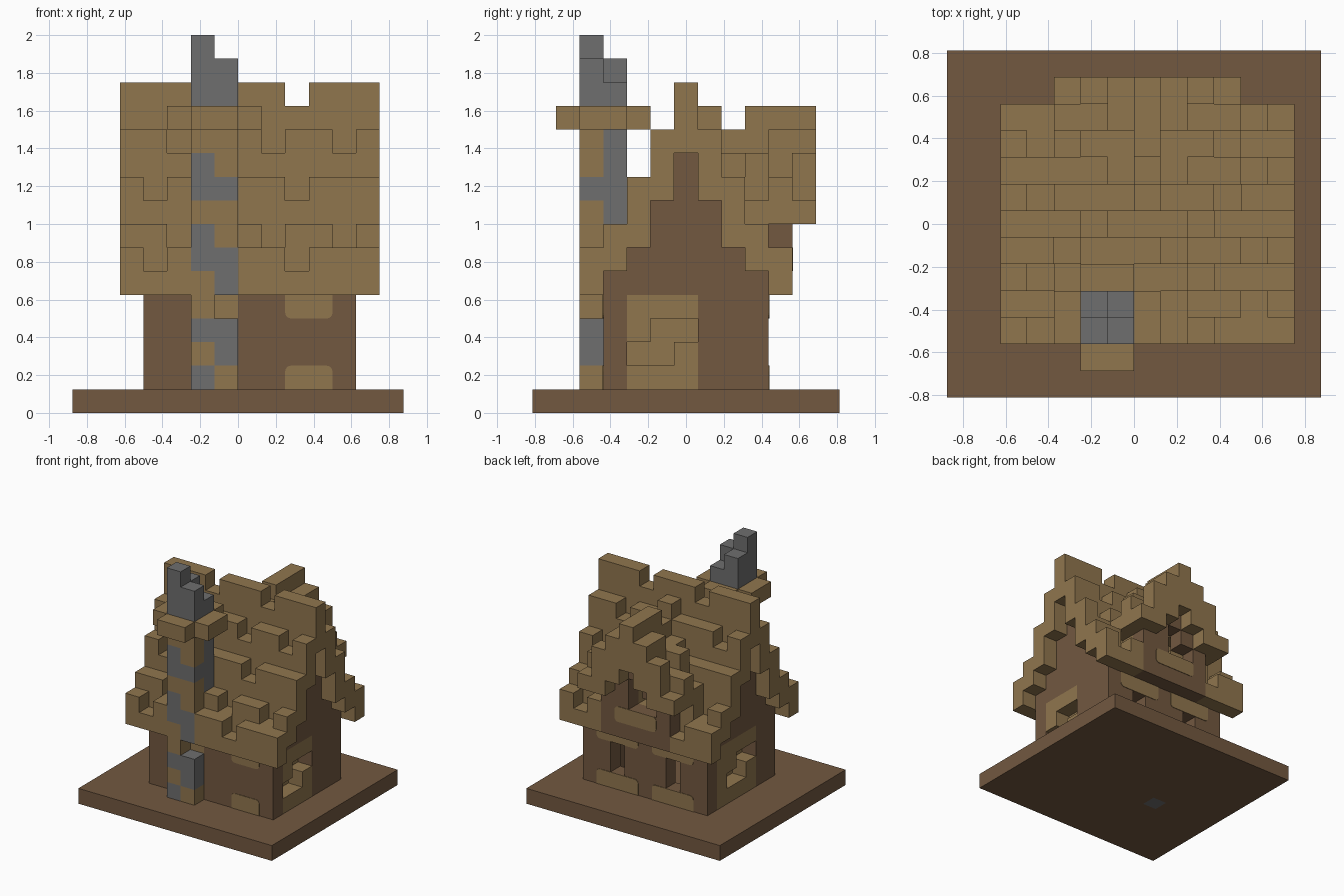
import bpy, bmesh, math
from mathutils import Vector, Matrix

if "Cube" in bpy.data.objects:
    bpy.data.objects.remove(bpy.data.objects["Cube"], do_unlink=True)

U = 0.125  # block size


def material(name, color):
    m = bpy.data.materials.new(name)
    m.diffuse_color = (*color, 1)
    m.use_nodes = True
    m.node_tree.nodes["Principled BSDF"].inputs["Base Color"].default_value = (*color, 1)
    return m


MATS = [material("earth brown", (0.17, 0.098, 0.051)),
        material("timber tan", (0.28, 0.181, 0.076)),
        material("stone grey", (0.157, 0.157, 0.157))]
BROWN, TAN, GREY = range(3)
grid = {}  # block cell -> (part name, colour)


def span(r):
    return range(r[0], r[1] + 1) if isinstance(r, tuple) else (r,)


def fill(part, color, xs, ys, zs):
    for x in span(xs):
        for y in span(ys):
            for z in span(zs):
                grid[x, y, z] = (part, color)


def carve(xs, ys, zs):
    for x in span(xs):
        for y in span(ys):
            for z in span(zs):
                grid.pop((x, y, z), None)


# Ground slab with one hearth stone
fill("ground_slab", BROWN, (-7, 6), (-6, 6), 0)
fill("hearth_stone", GREY, -3, -1, 0)

# Walls with stepped gables, hollow ground floor
for half, top in enumerate((10, 8, 6, 5)):
    for side in {-half, half}:
        fill("walls", BROWN, (-4, 4), side, (1, top))
carve((-3, 3), (-2, 2), (1, 4))
fill("hearth_stone", GREY, -3, -1, (1, 4))

# Stepped roof: (first layer, top layer, front gaps, back gaps)
rows = [(11, 13, {-2, 2}, {-2, 2}),
        (9, 11, {-3, 1, 4}, {-4, 3}),
        (7, 9, {-4, 2}, {-3, 4}),
        (6, 7, {-3, 1, 4}, {-4, 3}),
        (5, 6, {-4, 2}, {-3, 4})]
for half, (low, top, front, back) in enumerate(rows):
    for side, gaps in ((-half, front), (half, back)):
        for x in range(-5, 6):
            fill("roof", TAN, x, side, (low, top - (x in gaps)))

# Rear dormer: wall, opening and small stepped roof
fill("dormer_wall", BROWN, (-2, 3 - 1), 4, (5, 7))
for dx, top in ((0, 9), (1, 8)):
    for x in {-dx, dx}:
        fill("dormer_wall", BROWN, x, 4, (8, top))
carve(0, (2, 4), (7, 8))
carve(-1, 4, 7)
fill("dormer_back", GREY, 0, 1, (7, 8))
dormer = [(10, 12, {2}), (9, 11, {2, 3}), (8, 10, {4, 2}), (8, 9, {3, 5})]
for dx, (low, top, gaps) in enumerate(dormer):
    for x in {-dx, dx}:
        for y in range(1, 6):
            fill("dormer_roof", TAN, x, y, (low, top - (y in gaps)))

# Chimney shaft: mixed blocks, bottom to top (g stone, t timber, blank is a gap)
for x, pattern in ((-2, "gtgttggtggt"), (-1, "tgg ggttgtt")):
    for z, c in enumerate(pattern, 1):
        if c == " ":
            carve(x, -4, z)
            fill("chimney", TAN, x, -3, z)
        else:
            fill("chimney", GREY if c == "g" else TAN, x, -4, z)
fill("chimney", GREY, (-2, -1), -3, (8, 11))

# Chimney collar and stepped pot
fill("chimney_collar", TAN, (-3, 0), (-4, -3), 12)
fill("chimney_collar", TAN, (-2, -1), (-5, -2), 12)
for x, y, top in ((-2, -4, 15), (-1, -4, 14), (-2, -3, 14), (-1, -3, 13)):
    fill("chimney_top", GREY, x, y, (13, top))

# Side windows: timber panels with stepped recesses
fill("right_panel", TAN, (3, 4), (-2, 0), (1, 4))
carve(4, (-1, 0), 3)
carve(4, (-2, -1), 2)
fill("left_panel", TAN, (-4, -3), (-1, 2), (1, 4))
carve(-4, (-1, 0), 3)
carve(-4, (0, 1), 2)

# Rear window slits
for x in (2, -2):
    carve(x, 3, (2, 3))


def build_part(name):
    bm = bmesh.new()
    for cell, (part, color) in grid.items():
        if part != name:
            continue
        center = Vector((cell[0] + 0.5, cell[1], cell[2] + 0.5)) * U
        for axis in range(3):
            for sign in (-1, 1):
                near = list(cell)
                near[axis] += sign
                if tuple(near) in grid:
                    continue
                n, a, b = Vector(), Vector(), Vector()
                n[axis], a[(axis + 1) % 3], b[(axis + 2) % 3] = sign, sign, 1
                corners = [center + (n + a * s + b * t) * U / 2
                           for s, t in ((-1, -1), (1, -1), (1, 1), (-1, 1))]
                face = bm.faces.new([bm.verts.new(c) for c in corners])
                face.material_index = color
    bmesh.ops.remove_doubles(bm, verts=bm.verts, dist=0.001)
    bmesh.ops.dissolve_limit(bm, angle_limit=0.01, verts=bm.verts, edges=bm.edges,
                             delimit={'MATERIAL'})
    finish(bm, name, MATS)


def finish(bm, name, mats):
    mesh = bpy.data.meshes.new(name)
    bm.to_mesh(mesh)
    bm.free()
    for m in mats:
        mesh.materials.append(m)
    ob = bpy.data.objects.new(name, mesh)
    bpy.context.collection.objects.link(ob)


for part_name in sorted({p for p, c in grid.values()}):
    build_part(part_name)


# Thin timber plates with rounded corners on the wall faces
def plate(name, x0, x1, z0, y, facing, round_top, round_bottom):
    r, z1 = 0.03, z0 + U
    pts = []
    for cx, cz, start, rounded in ((x1, z1, 0, round_top), (x0, z1, 90, round_top),
                                   (x0, z0, 180, round_bottom), (x1, z0, 270, round_bottom)):
        if not rounded:
            pts.append((cx, cz))
            continue
        ix = cx - r if cx == x1 else cx + r
        iz = cz - r if cz == z1 else cz + r
        for step in range(5):
            t = math.radians(start + step * 22.5)
            pts.append((ix + r * math.cos(t), iz + r * math.sin(t)))
    bm = bmesh.new()
    face = bm.faces.new([bm.verts.new((px, y, pz)) for px, pz in pts])
    new = bmesh.ops.extrude_face_region(bm, geom=[face])["geom"]
    bmesh.ops.translate(bm, vec=(0, facing * 0.004, 0),
                        verts=[v for v in new if isinstance(v, bmesh.types.BMVert)])
    bmesh.ops.recalc_face_normals(bm, faces=bm.faces)
    finish(bm, name, [MATS[TAN]])


for label, x0, x1, y, facing in (("front", 2, 4, -3.5, -1), ("rear_left", 1, 4, 3.5, 1),
                                 ("rear_right", -3, 0, 3.5, 1)):
    plate(label + "_sill", x0 * U, x1 * U, U, y * U, facing, True, False)
    plate(label + "_lintel", x0 * U, x1 * U, 4 * U, y * U, facing, False, True)
plate("dormer_sill", -U, 2 * U, 6 * U, 4.5 * U, 1, True, True)
